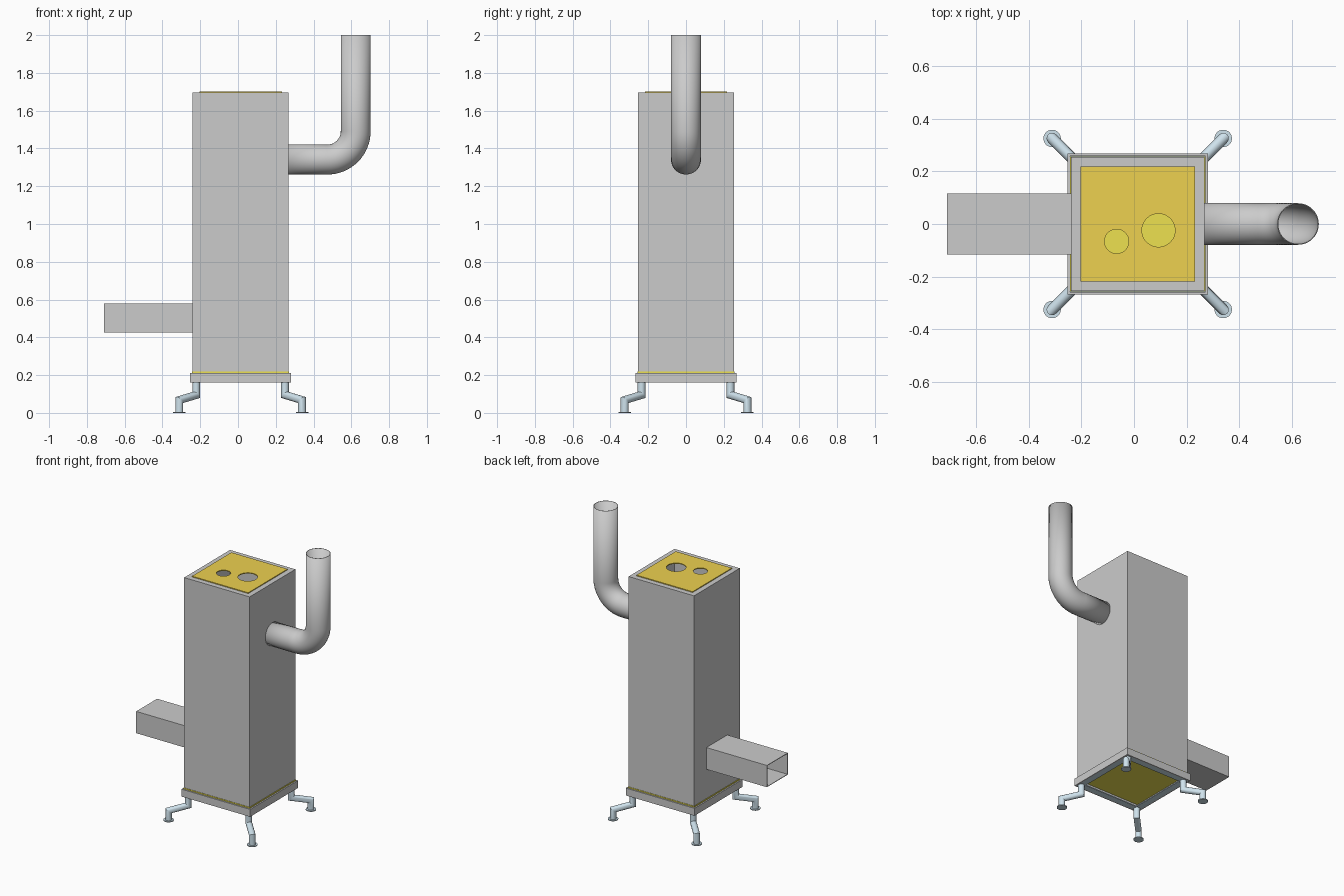
import bpy, bmesh, math
from mathutils import Vector

if "Cube" in bpy.data.objects:
    bpy.data.objects.remove(bpy.data.objects["Cube"])

CX = 0.014  # body axis in x


def material(name, rgb):
    m = bpy.data.materials.new(name)
    m.diffuse_color = (*rgb, 1)
    m.use_nodes = True
    m.node_tree.nodes["Principled BSDF"].inputs["Base Color"].default_value = m.diffuse_color
    return m


STEEL = material("pale_blue_steel", (0.62, 0.76, 0.84))
GOLD = material("gold", (0.85, 0.64, 0.08))
YELLOW = material("yellow", (0.85, 0.75, 0.08))


def new_object(name, bm, mat=None):
    bmesh.ops.recalc_face_normals(bm, faces=bm.faces)
    me = bpy.data.meshes.new(name)
    bm.to_mesh(me)
    bm.free()
    ob = bpy.data.objects.new(name, me)
    bpy.context.collection.objects.link(ob)
    if mat:
        me.materials.append(mat)
    return ob


def box(name, lo, hi, mat=None):
    bm = bmesh.new()
    bmesh.ops.create_cube(bm, size=1)
    for v in bm.verts:
        v.co = Vector([lo[i] + (v.co[i] + 0.5) * (hi[i] - lo[i]) for i in range(3)])
    return new_object(name, bm, mat)


def cylinder(name, r, loc, depth, axis="z", mat=None):
    bm = bmesh.new()
    bmesh.ops.create_cone(bm, cap_ends=True, segments=48, radius1=r, radius2=r, depth=depth)
    for v in bm.verts:
        if axis == "x":
            v.co = Vector((v.co.z, v.co.y, -v.co.x))
        v.co += Vector(loc)
    return new_object(name, bm, mat)


def ring_solid(name, outer, inner, axis, mat=None):
    """Rectangular tube: outer/inner = (u0, u1, v0, v1), axis = (letter, start, end)."""
    bm = bmesh.new()
    letter, a, b = axis
    loops = []
    for (u0, u1, v0, v1), w in ((outer, a), (outer, b), (inner, b), (inner, a)):
        pts = [(u0, v0), (u1, v0), (u1, v1), (u0, v1)]
        loops.append([bm.verts.new((u, v, w) if letter == "z" else (w, u, v)) for u, v in pts])
    for k in range(4):
        p, q = loops[k], loops[(k + 1) % 4]
        for i in range(4):
            j = (i + 1) % 4
            bm.faces.new((p[i], p[j], q[j], q[i]))
    return new_object(name, bm, mat)


def square(h):
    return (CX - h, CX + h, -h, h)


def sweep(name, path, side, r, caps, segs=32, mat=None):
    """Round tube with mitred joints along a planar path; side = plane normal."""
    bm = bmesh.new()
    path = [Vector(p) for p in path]
    side = Vector(side).normalized()
    rings = []
    for i, p in enumerate(path):
        d0 = (p - path[max(i - 1, 0)]).normalized() if i else (path[1] - p).normalized()
        d1 = (path[i + 1] - p).normalized() if i < len(path) - 1 else d0
        t = (d0 + d1).normalized()
        n = side.cross(t) / t.dot(d0)
        angles = [2 * math.pi * k / segs for k in range(segs)]
        rings.append([bm.verts.new(p + side * r * math.cos(a) + n * r * math.sin(a)) for a in angles])
    for p, q in zip(rings, rings[1:]):
        for i in range(segs):
            j = (i + 1) % segs
            bm.faces.new((p[i], p[j], q[j], q[i]))
    if caps:
        bm.faces.new(rings[0])
        bm.faces.new(rings[-1])
    return smooth(new_object(name, bm, mat))


def smooth(ob):
    bpy.ops.object.select_all(action="DESELECT")
    ob.select_set(True)
    bpy.context.view_layer.objects.active = ob
    bpy.ops.object.shade_smooth_by_angle(angle=math.radians(30))
    return ob


def cut(ob, cutter):
    cutter.hide_render = True
    cutter.hide_set(True)
    m = ob.modifiers.new("cut", "BOOLEAN")
    m.operation = "DIFFERENCE"
    m.solver = "EXACT"
    m.object = cutter
    bpy.context.view_layer.objects.active = ob
    bpy.ops.object.modifier_apply(modifier=m.name)
    bpy.data.objects.remove(cutter)


# Hollow body with openings for the duct and the flue
body = ring_solid("body_shell", square(0.254), square(0.249), ("z", 0.22, 1.69))
cut(body, box("duct_cutter", (-0.4, -0.111, 0.43), (-0.15, 0.111, 0.573)))
cut(body, cylinder("flue_cutter", 0.075, (0.27, 0, 1.341), 0.2, "x"))
ring_solid("top_rim", square(0.254), square(0.205), ("z", 1.69, 1.696))

# Top plate with two round holes
plate = box("top_plate", (CX - 0.218, -0.218, 1.696), (CX + 0.218, 0.218, 1.702), GOLD)
for x, y, r in ((-0.066, -0.066, 0.046), (0.093, -0.024, 0.063)):
    cut(plate, cylinder("hole_cutter", r, (x, y, 1.7), 0.1))

# Base: floor plate, grey skirt and inner steel flange
box("floor_plate", (CX - 0.257, -0.257, 0.208), (CX + 0.257, 0.257, 0.22), YELLOW)
ring_solid("base_skirt", square(0.267), square(0.2575), ("z", 0.16, 0.212))
ring_solid("base_flange", square(0.2575), square(0.215), ("z", 0.16, 0.166), STEEL)

# Rectangular inlet duct
ring_solid("inlet_duct", (-0.116, 0.116, 0.425, 0.578), (-0.112, 0.112, 0.429, 0.574),
           ("x", -0.71, CX - 0.25))

# Flue pipe: horizontal run, bend, vertical run
bend = 0.15
path = [(CX + 0.25, 0, 1.341)]
for k in range(17):
    a = math.pi / 2 * k / 16
    path.append((0.473 + bend * math.sin(a), 0, 1.491 - bend * math.cos(a)))
path.append((0.623, 0, 2.0))
flue = sweep("flue_pipe", path, (0, 1, 0), 0.079, False, 48)
wall = flue.modifiers.new("wall", "SOLIDIFY")
wall.thickness = 0.004
wall.offset = -1

# Four cranked legs with round feet
for sx, nx in ((-1, "left"), (1, "right")):
    for sy, ny in ((-1, "front"), (1, "back")):
        pts = [(CX + sx * o, sy * o, z) for o, z in
               ((0.235, 0.16), (0.235, 0.095), (0.325, 0.068), (0.325, 0.003))]
        sweep(f"{ny}_{nx}_leg", pts, (sy, -sx, 0), 0.021, True, 24, STEEL)
        smooth(cylinder(f"{ny}_{nx}_foot", 0.033, (CX + sx * 0.325, sy * 0.325, 0.003),
                        0.006, "z", STEEL))
